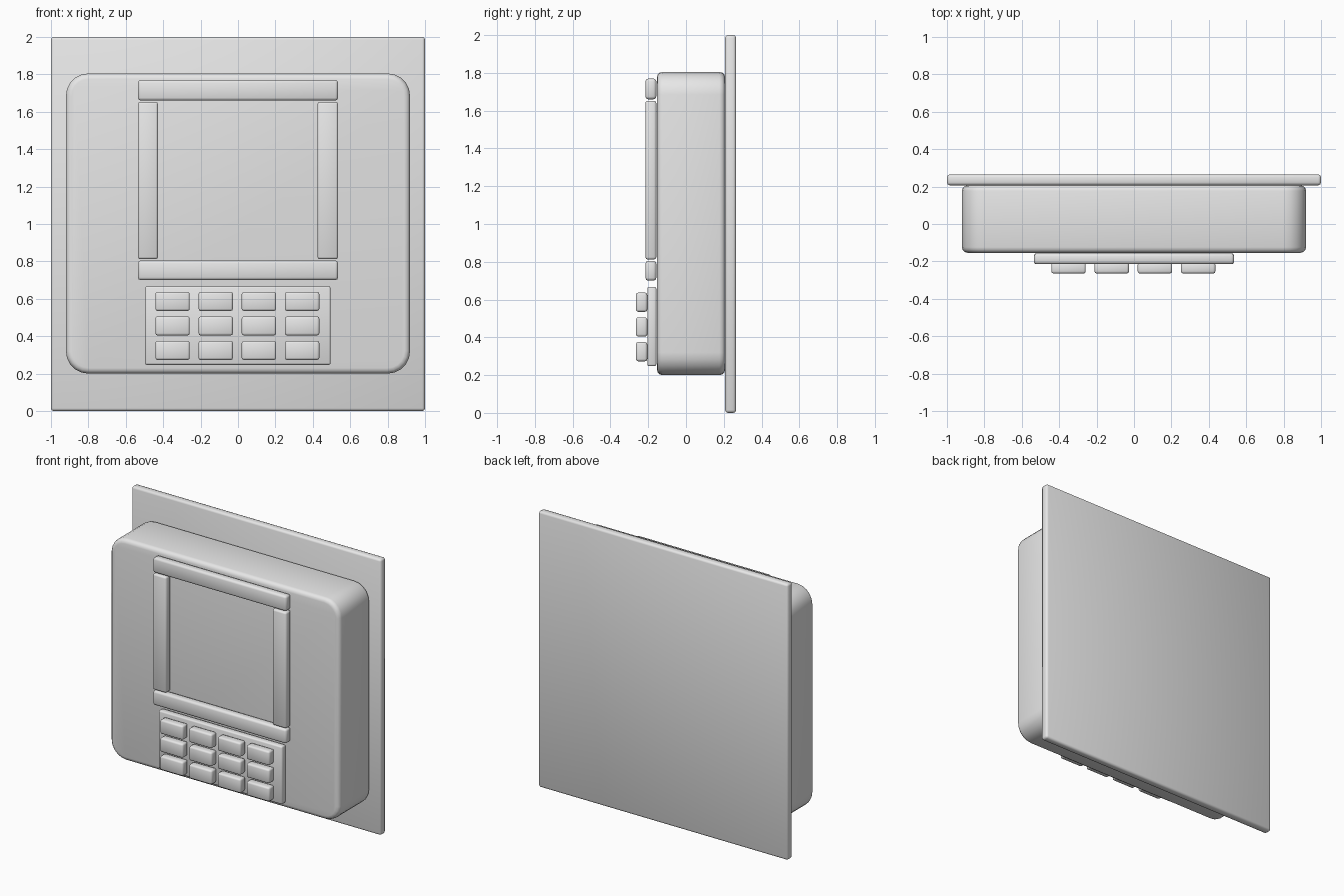
import bpy
import bmesh

cube = bpy.data.objects.get("Cube")
if cube:
    bpy.data.objects.remove(cube, do_unlink=True)

# One plain grey for the whole device
grey = bpy.data.materials.new("plain grey")
grey.use_nodes = True
colour = (0.8, 0.8, 0.8, 1)
grey.diffuse_color = colour
grey.node_tree.nodes["Principled BSDF"].inputs["Base Color"].default_value = colour


def box(name, xs, ys, zs, bevel, segments=2, corner=0.0):
    """Rounded box between given limits; corner rounds the edges running front to back."""
    bm = bmesh.new()
    bmesh.ops.create_cube(bm, size=1)
    for v in bm.verts:
        for axis, (low, high) in enumerate((xs, ys, zs)):
            v.co[axis] = high if v.co[axis] > 0 else low
    if corner:
        edges = [e for e in bm.edges
                 if abs(e.verts[0].co.y - e.verts[1].co.y) > 0.01]
        bmesh.ops.bevel(bm, geom=edges, offset=corner, segments=5,
                        profile=0.5, affect='EDGES')
        # Only the front and back rims get the second, smaller rounding
        edges = [e for e in bm.edges
                 if abs(e.verts[0].co.y - e.verts[1].co.y) < 0.01]
    else:
        edges = bm.edges[:]
    bmesh.ops.bevel(bm, geom=edges, offset=bevel, segments=segments,
                    profile=0.5, affect='EDGES')
    bmesh.ops.recalc_face_normals(bm, faces=bm.faces)
    for f in bm.faces:
        f.smooth = True
    mesh = bpy.data.meshes.new(name)
    bm.to_mesh(mesh)
    bm.free()
    mesh.materials.append(grey)
    obj = bpy.data.objects.new(name, mesh)
    bpy.context.collection.objects.link(obj)
    return obj


# Wall plate and main housing
box("wall_plate", (-1, 1), (0.207, 0.265), (0, 2), 0.015)
box("housing", (-0.92, 0.92), (-0.154, 0.207), (0.2, 1.805), 0.03, 3, corner=0.12)

# Four bars framing the screen
bar_y = (-0.215, -0.157)
box("screen_frame_top", (-0.535, 0.535), bar_y, (1.66, 1.77), 0.015)
box("screen_frame_bottom", (-0.535, 0.535), bar_y, (0.7, 0.805), 0.015)
for side, xs in (("right", (-0.535, -0.428)), ("left", (0.425, 0.535))):
    box("screen_frame_" + side, xs, bar_y, (0.812, 1.652), 0.012)

# Keypad base with a grid of keys
box("keypad_base", (-0.497, 0.495), (-0.205, -0.157), (0.247, 0.667), 0.01)
for row in range(3):
    for col in range(4):
        x = -0.35 + col * 0.231
        z = 0.586 - row * 0.131
        box(f"key_{row + 1}_{col + 1}", (x - 0.092, x + 0.092),
            (-0.265, -0.205), (z - 0.051, z + 0.051), 0.012)
